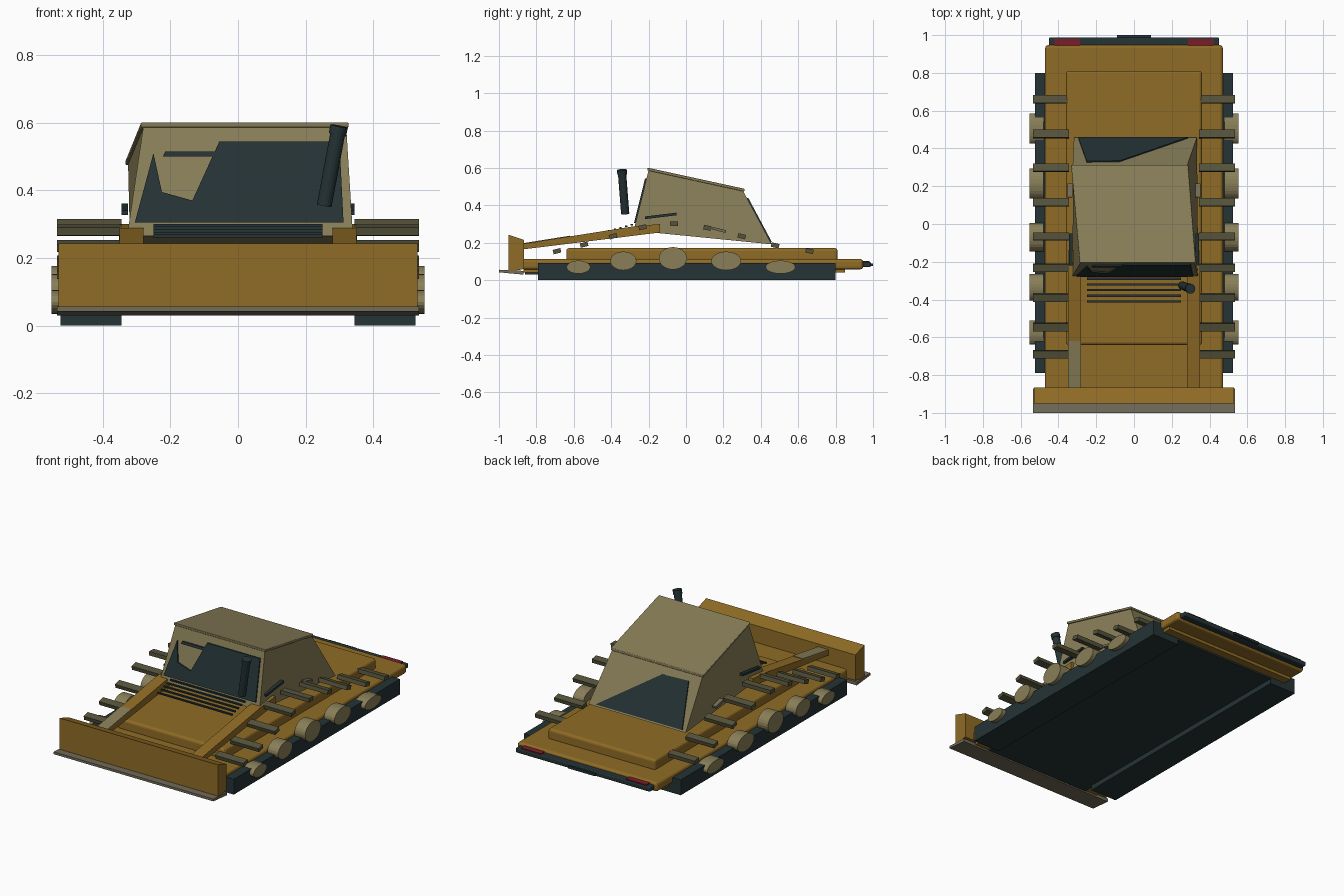
import bpy, bmesh, math
from mathutils import Vector, Matrix

cube = bpy.data.objects.get("Cube")
if cube:
    bpy.data.objects.remove(cube)


def material(name, rgb):
    m = bpy.data.materials.new(name)
    m.use_nodes = True
    m.diffuse_color = (*rgb, 1)
    m.node_tree.nodes["Principled BSDF"].inputs["Base Color"].default_value = (*rgb, 1)
    return m


OCHRE = material("ochre paint", (0.28, 0.15, 0.019))
TAN = material("tan metal", (0.25, 0.21, 0.098))
DARK = material("dark rubber and glass", (0.018, 0.033, 0.036))
OLIVE = material("olive steel", (0.092, 0.088, 0.045))
GREY = material("grey steel", (0.17, 0.15, 0.10))
RED = material("red lamp", (0.2, 0.012, 0.021))


def finish(name, bm, mat, bevel=0):
    bmesh.ops.recalc_face_normals(bm, faces=bm.faces[:])
    mesh = bpy.data.meshes.new(name)
    bm.to_mesh(mesh)
    bm.free()
    mesh.materials.append(mat)
    ob = bpy.data.objects.new(name, mesh)
    bpy.context.collection.objects.link(ob)
    if bevel:
        mod = ob.modifiers.new("rounded edges", "BEVEL")
        mod.width, mod.segments = bevel, 3
    return ob


def box(name, x, y, z, mat, bevel=0, tilt=0):
    """Box from (min, max) ranges, tilted about its own x axis."""
    bm = bmesh.new()
    mid = Vector([sum(r) / 2 for r in (x, y, z)])
    size = Vector([r[1] - r[0] for r in (x, y, z)])
    bmesh.ops.create_cube(bm, size=1, matrix=Matrix.Translation(mid)
                          @ Matrix.Rotation(tilt, 4, "X") @ Matrix.Diagonal((*size, 1)))
    return finish(name, bm, mat, bevel)


def loft(name, ring_a, ring_b, mat, bevel=0):
    """Solid between two matching rings of points."""
    bm = bmesh.new()
    a = [bm.verts.new(p) for p in ring_a]
    b = [bm.verts.new(p) for p in ring_b]
    bm.faces.new(a)
    bm.faces.new(b[::-1])
    for i in range(len(a)):
        j = (i + 1) % len(a)
        bm.faces.new((a[i], b[i], b[j], a[j]))
    return finish(name, bm, mat, bevel)


def prism(name, pts, offset, mat, bevel=0):
    return loft(name, pts, [Vector(p) + Vector(offset) for p in pts], mat, bevel)


def profile(name, x0, x1, yz, mat, bevel=0):
    return prism(name, [(x0, y, z) for y, z in yz], (x1 - x0, 0, 0), mat, bevel)


def rod(name, p, q, radius, mat, sides=16):
    bm = bmesh.new()
    p, q = Vector(p), Vector(q)
    turn = (q - p).to_track_quat("Z", "Y").to_matrix().to_4x4()
    bmesh.ops.create_cone(bm, cap_ends=True, segments=sides, radius1=radius, radius2=radius,
                          depth=(q - p).length, matrix=Matrix.Translation((p + q) / 2) @ turn)
    return finish(name, bm, mat)


def wheel(name, x0, x1, y, z, ry, rz):
    """Squashed disc on the x axis."""
    bm = bmesh.new()
    bmesh.ops.create_cone(bm, cap_ends=True, segments=24, radius1=1, radius2=1, depth=1,
                          matrix=Matrix.Translation(((x0 + x1) / 2, y, z))
                          @ Matrix.Diagonal((abs(x1 - x0), ry, rz, 1))
                          @ Matrix.Rotation(math.pi / 2, 4, "Y"))
    return finish(name, bm, TAN)


# Hull
box("belly_plate", (-0.36, 0.36), (-0.86, 0.8), (0.03, 0.05), DARK)
box("hull_floor", (-0.45, 0.45), (-0.87, 0.85), (0.04, 0.07), OCHRE)
box("lower_hull", (-0.47, 0.47), (-0.88, 0.947), (0.058, 0.113), OCHRE, 0.015)
box("upper_hull", (-0.36, 0.36), (-0.64, 0.81), (0.1, 0.172), OCHRE, 0.015)

# Rear bumper and lamps
box("rear_bumper", (-0.45, 0.45), (0.93, 0.988), (0.07, 0.098), DARK, 0.006)
box("rear_plate", (-0.09, 0.09), (0.98, 1.0), (0.075, 0.09), DARK)

# Blade with cutting edge
profile("blade", -0.53, 0.53,
        [(-0.95, 0.045), (-0.95, 0.243), (-0.865, 0.215), (-0.865, 0.06)], OCHRE)
profile("cutting_edge", -0.535, 0.535,
        [(-1.0, 0.042), (-1.0, 0.056), (-0.87, 0.05), (-0.87, 0.03)], GREY)

# Tracks, wheels, loose pads, lift arms and cab side fittings
PAD_YZ = [(-0.69, 0.155), (-0.545, 0.19), (-0.39, 0.235), (-0.232, 0.283), (-0.065, 0.303),
          (0.115, 0.28), (0.298, 0.235), (0.477, 0.186), (0.66, 0.156)]
WHEELS = [(-0.575, 0.07, 0.064, 0.035), (-0.335, 0.103, 0.07, 0.05), (-0.07, 0.117, 0.075, 0.06),
          (0.215, 0.103, 0.08, 0.05), (0.505, 0.07, 0.08, 0.035)]
for side, s in (("left", 1), ("right", -1)):
    def span(a, b):
        return sorted((s * a, s * b))

    box(side + "_track", span(0.345, 0.525), (-0.79, 0.8), (0, 0.093), DARK)
    for i, (y, z, ry, rz) in enumerate(WHEELS):
        wheel(f"{side}_wheel_{i + 1}", s * 0.48, s * 0.552, y, z, ry, rz)
    for i, (y, z) in enumerate(PAD_YZ):
        a, b = PAD_YZ[max(i - 1, 0)], PAD_YZ[min(i + 1, len(PAD_YZ) - 1)]
        slope = math.atan2(b[1] - a[1], b[0] - a[0])
        box(f"{side}_track_pad_{i + 1}", span(0.345, 0.535), (y - 0.021, y + 0.021),
            (z - 0.012, z + 0.012), OLIVE, 0, slope)
    profile(side + "_lift_arm", s * 0.28, s * 0.35,
            [(-0.87, 0.165), (-0.87, 0.195), (-0.28, 0.288), (-0.14, 0.3), (-0.14, 0.255)], OCHRE)
    box(side + "_side_rail", span(0.325, 0.345), (-0.22, -0.05), (0.337, 0.351), DARK, 0, 0.12)
    box(side + "_door_handle", span(0.325, 0.352), (0.14, 0.215), (0.262, 0.276), GREY, 0, -0.25)
    box(side + "_tail_lamp", span(0.285, 0.42), (0.943, 0.98), (0.09, 0.104), RED)

# Bare section on the top of the right arm
profile("right_arm_cover", -0.35, -0.28,
        [(-0.865, 0.19), (-0.865, 0.199), (-0.62, 0.238), (-0.62, 0.229)], TAN)

# Hood vent slats
for i in range(5):
    y, z = -0.41 + 0.03 * i, 0.265 + 0.008 * i
    box(f"vent_slat_{i + 1}", (-0.25, 0.25), (y - 0.006, y + 0.006), (z - 0.004, z + 0.004), DARK)

# Cab body, skewed to one side, and roof sheet
FRONT_LOW, FRONT_TOP = (-0.28, 0.265), (-0.2, 0.588)
REAR_LOW, REAR_TOP = (0.458, 0.192), (0.305, 0.478)
loft("cab_body",
     [(-0.328, *FRONT_LOW), (0.34, *FRONT_LOW), (0.333, *REAR_LOW), (-0.318, *REAR_LOW)],
     [(-0.28, *FRONT_TOP), (0.32, *FRONT_TOP), (0.28, *REAR_TOP), (-0.325, *REAR_TOP)], TAN)
prism("roof", [(-0.287, -0.207, 0.587), (0.327, -0.207, 0.587),
               (0.287, 0.312, 0.474), (-0.333, 0.312, 0.474)], (0, 0, 0.015), TAN, 0.004)


def on_front(x, z):
    t = (z - FRONT_LOW[1]) / (FRONT_TOP[1] - FRONT_LOW[1])
    return (x, FRONT_LOW[0] + t * (FRONT_TOP[0] - FRONT_LOW[0]) + 0.001, z)


def on_rear(x, t):
    return (x, *[a + t * (b - a) for a, b in zip(REAR_LOW, REAR_TOP)])


# Windows, wiper and exhaust
prism("windshield", [on_front(x, z) for x, z in
                     [(-0.305, 0.305), (0.312, 0.305), (0.3, 0.545), (-0.055, 0.545),
                      (-0.135, 0.37), (-0.225, 0.395), (-0.25, 0.51)]], (0, -0.009, 0), DARK)
prism("wiper", [on_front(x, z) for x, z in
                [(-0.222, 0.5), (-0.05, 0.5), (-0.05, 0.515), (-0.215, 0.515)]],
      (0, -0.009, 0), DARK)
prism("rear_window", [on_rear(x, t) for x, t in
                      [(-0.295, 0.03), (0.285, 0.03), (-0.075, 0.84), (-0.25, 0.86)]],
      (0, 0.006, 0.003), DARK)
rod("exhaust_pipe", (0.255, -0.325, 0.355), (0.298, -0.343, 0.585), 0.022, DARK)
rod("exhaust_cap", (0.294, -0.341, 0.565), (0.299, -0.343, 0.59), 0.026, DARK)
